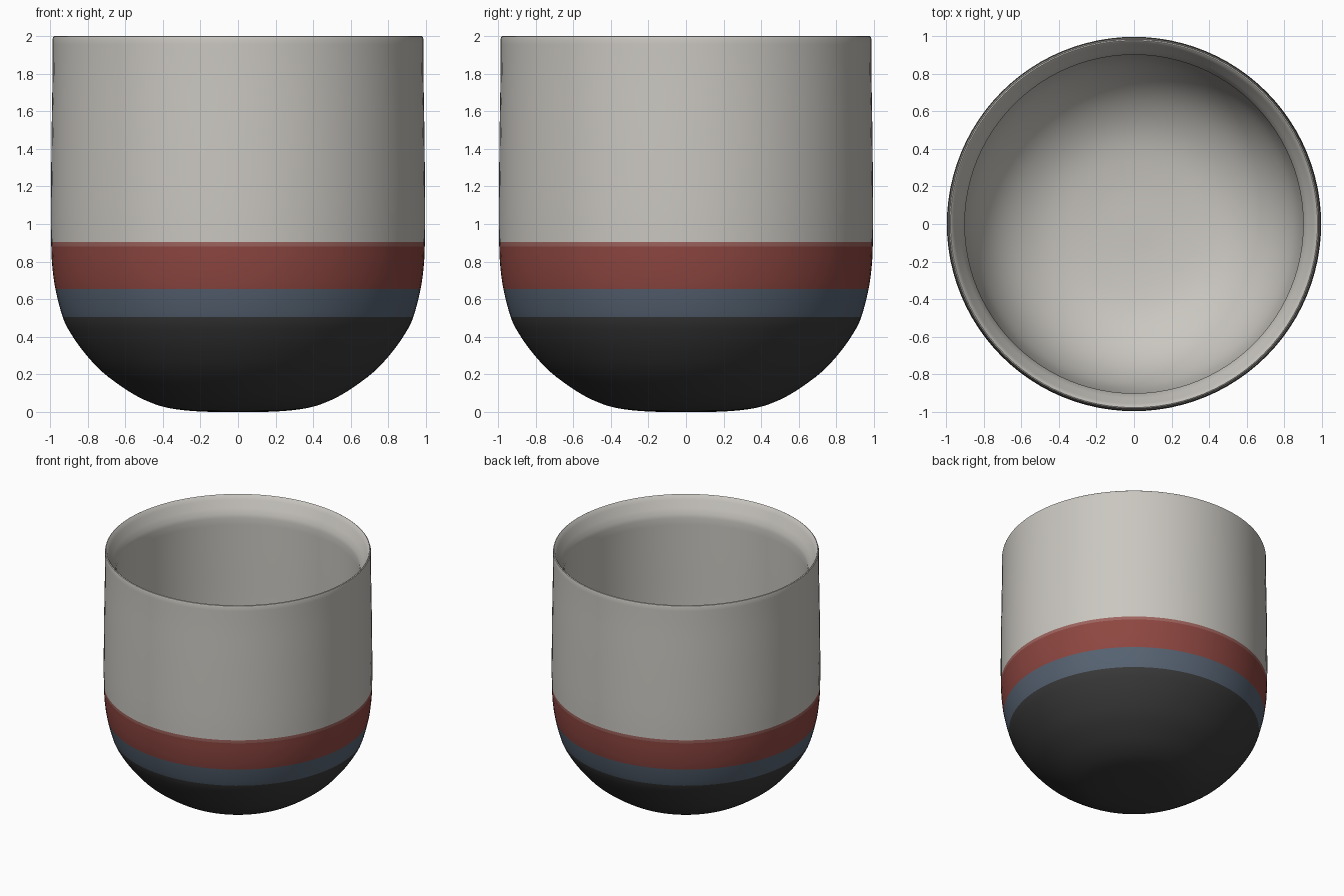
import bpy, bmesh, math

if "Cube" in bpy.data.objects:
    bpy.data.objects.remove(bpy.data.objects["Cube"])

SEGMENTS = 96


def material(name, rgb):
    m = bpy.data.materials.new(name)
    m.diffuse_color = (*rgb, 1.0)
    m.use_nodes = True
    m.node_tree.nodes["Principled BSDF"].inputs["Base Color"].default_value = m.diffuse_color
    return m


def smooth_path(pts, steps=4):
    """Catmull-Rom curve through the profile points."""
    out = []
    for i in range(len(pts) - 1):
        p0, p1 = pts[max(i - 1, 0)], pts[i]
        p2, p3 = pts[i + 1], pts[min(i + 2, len(pts) - 1)]
        for s in range(steps):
            t = s / steps
            out.append(tuple(
                0.5 * (2 * b + (c - a) * t + (2 * a - 5 * b + 4 * c - d) * t * t
                       + (3 * b - a - 3 * c + d) * t ** 3)
                for a, b, c, d in zip(p0, p1, p2, p3)))
    return out + [pts[-1]]


# Profiles as (radius, height); band edges are profile points
outer = smooth_path([
    (0.0, 0.0), (0.20, 0.003), (0.36, 0.02), (0.47, 0.053), (0.58, 0.11),
    (0.72, 0.212), (0.82, 0.32), (0.89, 0.42), (0.932, 0.505), (0.971, 0.655),
    (0.988, 0.78), (0.993, 0.88), (0.994, 0.905), (0.995, 1.1), (0.991, 1.5),
    (0.986, 1.8), (0.985, 1.985)])
rim = [(0.982, 1.996), (0.976, 2.0), (0.970, 1.996), (0.955, 1.965), (0.925, 1.91), (0.906, 1.87)]
inner = smooth_path([
    (0.90, 1.84), (0.902, 1.5), (0.905, 0.95), (0.885, 0.68), (0.84, 0.50),
    (0.75, 0.34), (0.62, 0.22), (0.45, 0.14), (0.22, 0.105), (0.0, 0.10)])
profile = outer + rim + inner

# Lathe the cup
bm = bmesh.new()
rings = []
for r, z in profile:
    if r < 1e-6:
        rings.append([bm.verts.new((0, 0, z))] * SEGMENTS)
    else:
        rings.append([bm.verts.new((r * math.cos(a), r * math.sin(a), z))
                      for a in (2 * math.pi * k / SEGMENTS for k in range(SEGMENTS))])

# Coloured bands by height, on the outside only
limits = [0.505, 0.655, 0.88, 0.905]
for i in range(len(rings) - 1):
    a, b = rings[i], rings[i + 1]
    mid = (profile[i][1] + profile[i + 1][1]) / 2
    index = sum(mid > h for h in limits) if i < len(outer) else 4
    for k in range(SEGMENTS):
        n = (k + 1) % SEGMENTS
        corners = list(dict.fromkeys([a[k], a[n], b[n], b[k]]))
        bm.faces.new(corners).material_index = index
bmesh.ops.recalc_face_normals(bm, faces=bm.faces)

mesh = bpy.data.meshes.new("cup")
bm.to_mesh(mesh)
bm.free()
for name, rgb in [("charcoal", (0.042, 0.042, 0.042)),
                  ("slate blue", (0.095, 0.125, 0.170)),
                  ("brick red", (0.27, 0.062, 0.052)),
                  ("dusty red", (0.34, 0.125, 0.11)),
                  ("warm light grey", (0.59, 0.57, 0.53))]:
    mesh.materials.append(material(name, rgb))
cup = bpy.data.objects.new("cup", mesh)
bpy.context.collection.objects.link(cup)
bpy.context.view_layer.objects.active = cup
cup.select_set(True)
bpy.ops.object.shade_smooth_by_angle(angle=math.radians(40))
